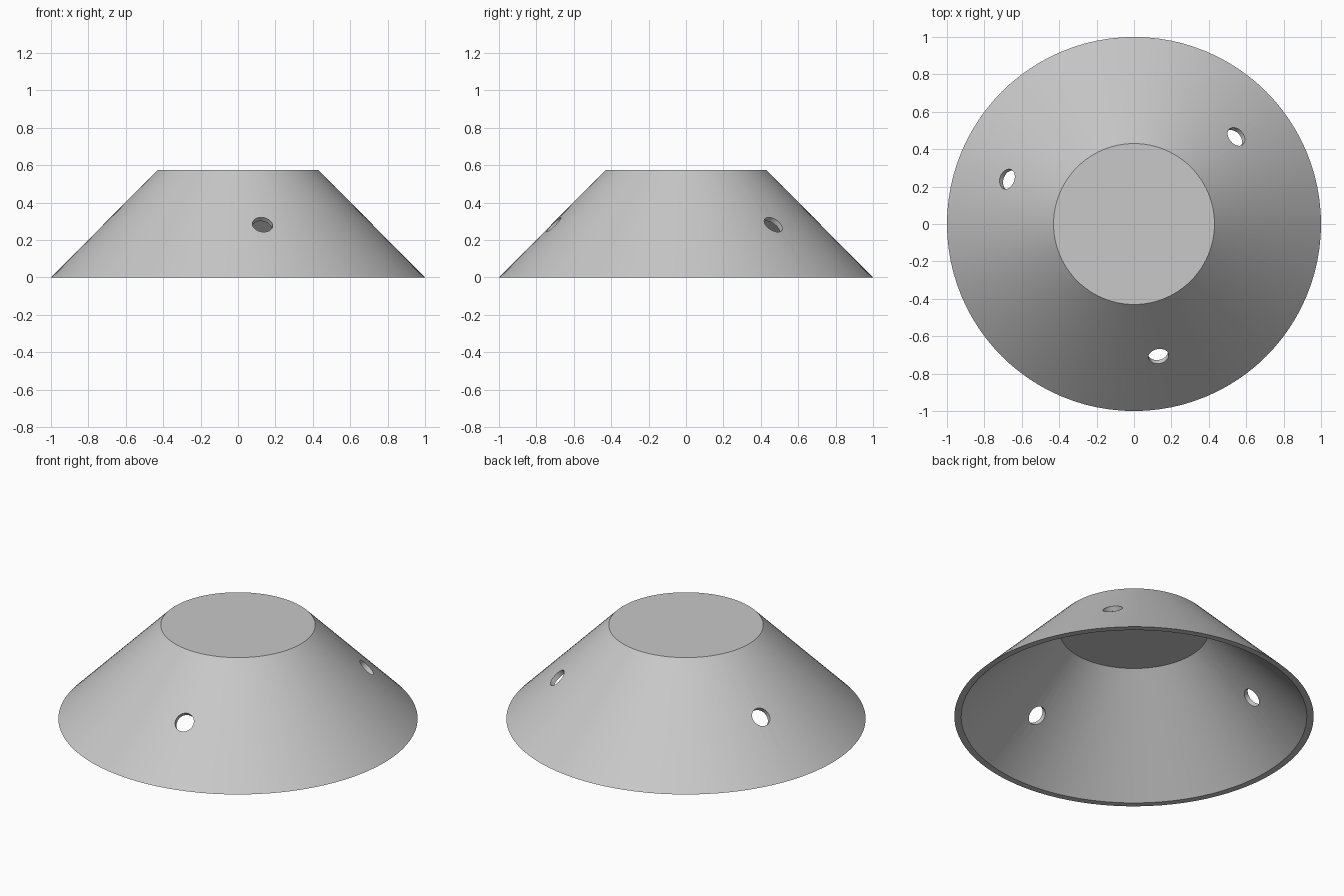
import bpy, bmesh
from math import cos, sin, radians, tau
from mathutils import Vector, Matrix

if "Cube" in bpy.data.objects:
    bpy.data.objects.remove(bpy.data.objects["Cube"])

SEGMENTS = 96
HEIGHT = 0.575

grey = bpy.data.materials.new("light_grey")
grey.use_nodes = True
colour = (0.58, 0.58, 0.58, 1)
grey.diffuse_color = colour
grey.node_tree.nodes["Principled BSDF"].inputs["Base Color"].default_value = colour


def make_object(name, bm):
    bmesh.ops.recalc_face_normals(bm, faces=bm.faces)
    mesh = bpy.data.meshes.new(name)
    bm.to_mesh(mesh)
    bm.free()
    mesh.materials.append(grey)
    obj = bpy.data.objects.new(name, mesh)
    bpy.context.collection.objects.link(obj)
    return obj


def ring(bm, radius, z):
    angles = [tau * i / SEGMENTS for i in range(SEGMENTS)]
    return [bm.verts.new((radius * cos(a), radius * sin(a), z)) for a in angles]


# Hollow truncated cone: closed top, open underside
bm = bmesh.new()
profile = [(0.43, HEIGHT), (1.0, 0), (0.962, 0), (0.415, 0.548)]
rings = [ring(bm, r, z) for r, z in profile]
for a, b in zip(rings, rings[1:]):
    for i in range(SEGMENTS):
        j = (i + 1) % SEGMENTS
        bm.faces.new((a[i], b[i], b[j], a[j]))
bm.faces.new(rings[0])
bm.faces.new(rings[-1])
shell = make_object("cone_shell", bm)

# Three round holes drilled square to the sloping wall
bm = bmesh.new()
for k in range(3):
    angle = radians(-79.5 + 120 * k)
    out = Vector((cos(angle), sin(angle), 0))
    axis = (out + Vector((0, 0, 1))).normalized()
    centre = out * 0.71 + Vector((0, 0, 0.273))
    place = Matrix.Translation(centre) @ axis.to_track_quat("Z", "Y").to_matrix().to_4x4()
    bmesh.ops.create_cone(bm, cap_ends=True, segments=32, radius1=0.055,
                          radius2=0.055, depth=0.2, matrix=place)
cutter = make_object("hole_cutter", bm)
cutter.hide_render = True

# Cut the holes and discard the cutter
bpy.ops.object.select_all(action="DESELECT")
shell.select_set(True)
bpy.context.view_layer.objects.active = shell
cut = shell.modifiers.new("holes", "BOOLEAN")
cut.operation = "DIFFERENCE"
cut.solver = "EXACT"
cut.object = cutter
bpy.ops.object.modifier_apply(modifier=cut.name)
bpy.data.objects.remove(cutter)
bpy.ops.object.shade_smooth_by_angle(angle=radians(30))
